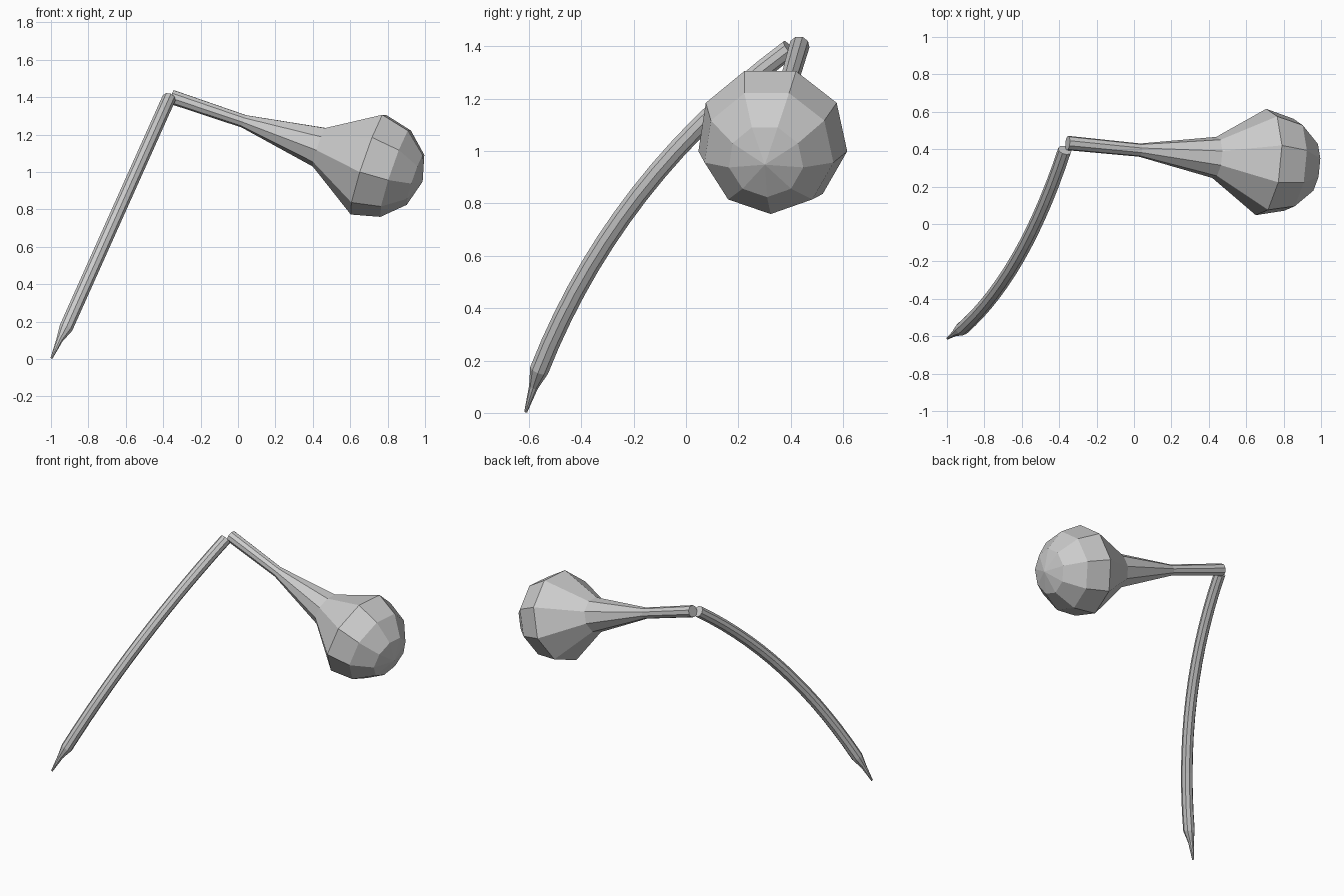
import bpy, bmesh, math
from mathutils import Vector

if "Cube" in bpy.data.objects:
    bpy.data.objects.remove(bpy.data.objects["Cube"])

SIDES = 9


def loft(name, points, radii, ref, phase):
    """Sweep a nine-sided ring along points; radius 0 makes a pole."""
    points = [Vector(p) for p in points]
    bm = bmesh.new()
    rings = []
    for i, (p, r) in enumerate(zip(points, radii)):
        t = (points[min(i + 1, len(points) - 1)] - points[max(i - 1, 0)]).normalized()
        up = (ref - t * ref.dot(t)).normalized()
        side = t.cross(up)
        if r == 0:
            rings.append([bm.verts.new(p)])
            continue
        angles = [phase + math.tau * k / SIDES for k in range(SIDES)]
        rings.append([bm.verts.new(p + (up * math.cos(a) + side * math.sin(a)) * r) for a in angles])
    for a, b in zip(rings, rings[1:]):
        for k in range(SIDES):
            n = (k + 1) % SIDES
            if len(b) == 1:
                bm.faces.new((a[k], a[n], b[0]))
            else:
                bm.faces.new((a[k], a[n], b[n], b[k]))
    for ring in (rings[0], rings[-1]):
        if len(ring) > 1:
            bm.faces.new(ring)
    bmesh.ops.recalc_face_normals(bm, faces=bm.faces)
    mesh = bpy.data.meshes.new(name)
    bm.to_mesh(mesh)
    bm.free()
    obj = bpy.data.objects.new(name, mesh)
    bpy.context.collection.objects.link(obj)
    return obj


# Bulb: neck, flare and rounded dome along one tilted axis
start = Vector((-0.355, 0.433, 1.402))
axis = Vector((1.05, -0.103, -0.355)).normalized()
R = 0.29
profile = [(0, 0.039), (0.41, 0.036), (0.838, 0.112), (1.113, R)]
for deg in (30, 60):
    a = math.radians(deg)
    profile.append((1.113 + 0.31 * math.sin(a), R * math.cos(a)))
profile.append((1.423, 0))
loft("bulb", [start + axis * t for t, r in profile], [r for t, r in profile],
     Vector((0, 0, 1)), math.pi)

# Stem: a shallow arc bowed towards the front, ending in a narrow pointed foot
low, high = Vector((-0.92, -0.56, 0.165)), Vector((-0.37, 0.395, 1.392))
chord = (high - low).normalized()
bow = Vector((0, -1, 0))
bow = (bow - chord * bow.dot(chord)).normalized()
STEPS = 14
arc = [low.lerp(high, i / STEPS) + bow * 0.115 * (1 - (2 * i / STEPS - 1) ** 2)
       for i in range(STEPS + 1)]
foot = [(-0.997, -0.612, 0.004), (-0.955, -0.582, 0.1)]
loft("stem", foot + arc, [0.006, 0.018] + [0.037] * len(arc), Vector((0, -1, 0)), 0)
